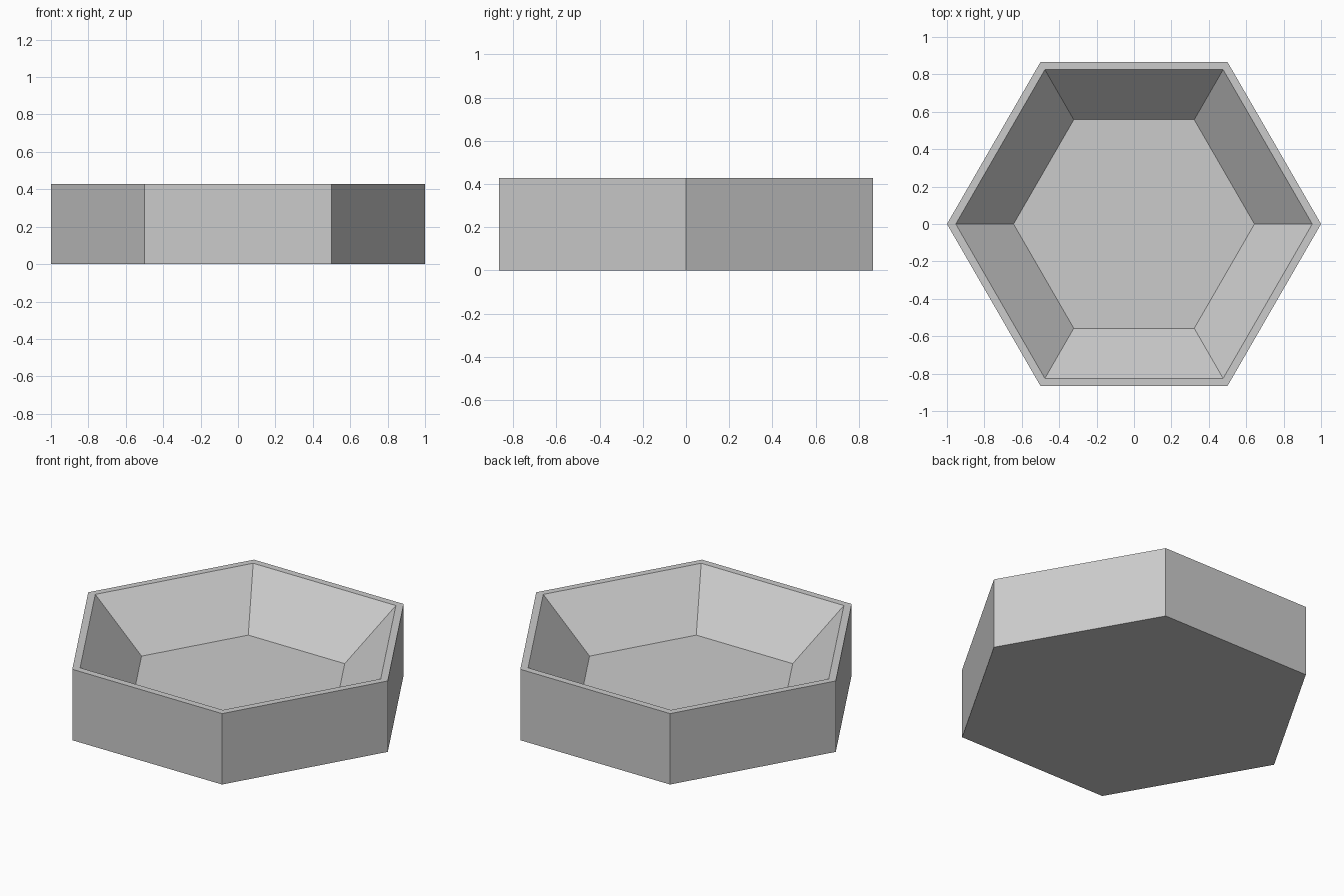
import bpy
import bmesh
from math import cos, sin, pi

cube = bpy.data.objects.get("Cube")
if cube:
    bpy.data.objects.remove(cube, do_unlink=True)

SIDES = 6
HEIGHT = 0.428
FLOOR = 0.138

# Plain grey material
grey = bpy.data.materials.new("light grey")
grey.use_nodes = True
colour = (0.6, 0.6, 0.6, 1.0)
grey.diffuse_color = colour
grey.node_tree.nodes["Principled BSDF"].inputs["Base Color"].default_value = colour


def ring(bm, radius, z):
    """Hexagon of vertices with corners on the x axis."""
    return [bm.verts.new((radius * cos(2 * pi * i / SIDES),
                          radius * sin(2 * pi * i / SIDES), z))
            for i in range(SIDES)]


# Tray profile: outer base, outer rim, inner rim, inner floor
bm = bmesh.new()
profile = [(1.0, 0.0), (1.0, HEIGHT), (0.953, HEIGHT), (0.644, FLOOR)]
rings = [ring(bm, r, z) for r, z in profile]
for lower, upper in zip(rings, rings[1:]):
    for i in range(SIDES):
        j = (i + 1) % SIDES
        bm.faces.new((lower[i], lower[j], upper[j], upper[i]))

# Underside and sunken floor
bm.faces.new(list(reversed(rings[0])))
bm.faces.new(rings[-1])
bmesh.ops.recalc_face_normals(bm, faces=bm.faces[:])

mesh = bpy.data.meshes.new("hexagonal_tray")
bm.to_mesh(mesh)
bm.free()
mesh.materials.append(grey)
tray = bpy.data.objects.new("hexagonal_tray", mesh)
bpy.context.collection.objects.link(tray)
